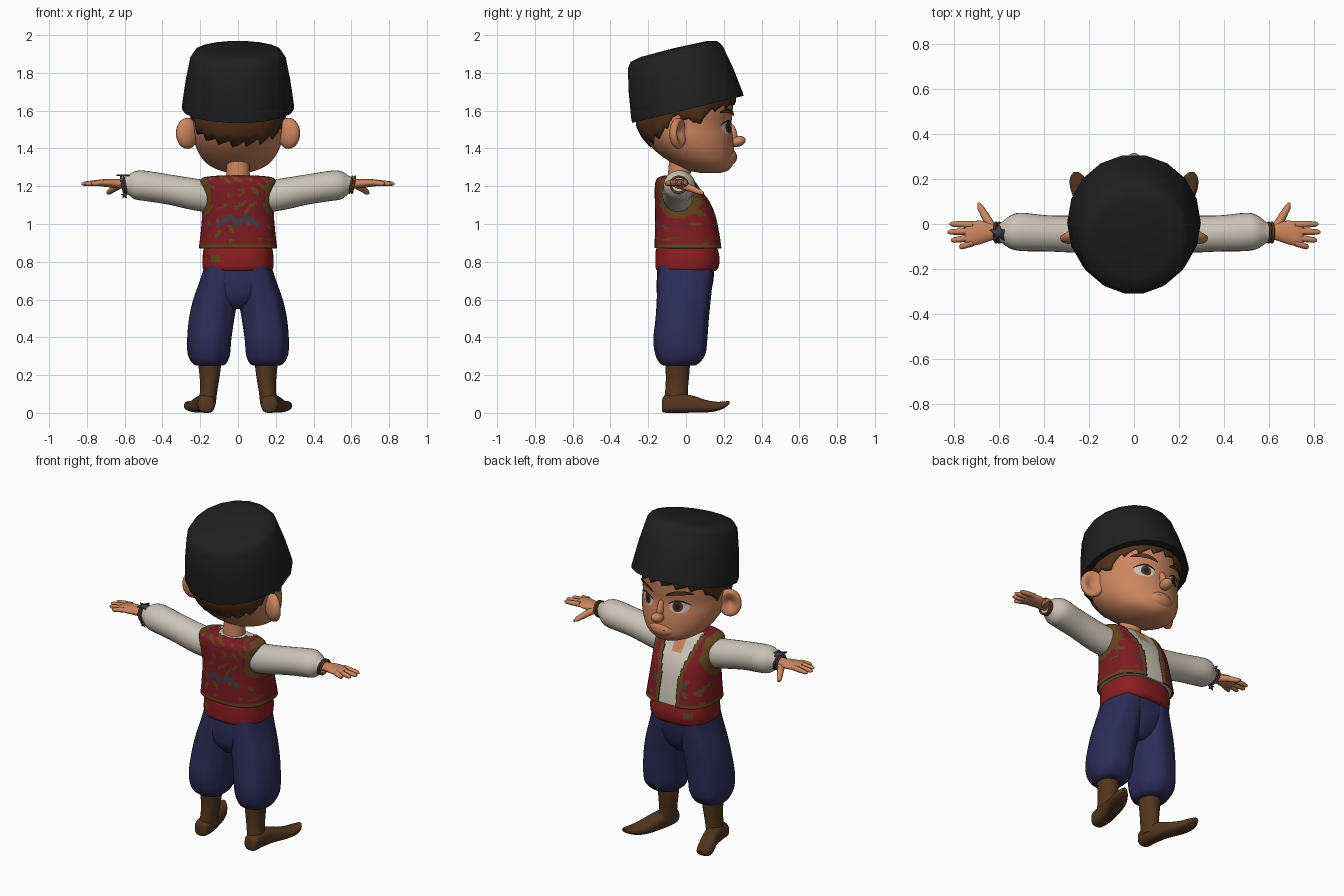
import bpy, bmesh, math
from math import sin, cos, pi, radians
from mathutils import Vector, Matrix

if "Cube" in bpy.data.objects:
    bpy.data.objects.remove(bpy.data.objects["Cube"])

def material(name, *rgb):
    m = bpy.data.materials.new(name)
    m.use_nodes = True
    m.diffuse_color = (*rgb, 1)
    m.node_tree.nodes["Principled BSDF"].inputs["Base Color"].default_value = (*rgb, 1)
    return m

BLACK = material("black_felt", .014, .014, .014)
SKIN = material("skin", .60, .235, .115)
HAIR = material("hair_brown", .085, .032, .011)
CREAM = material("cream", .60, .55, .48)
RED = material("vest_red", .20, .012, .016)
SASH = material("sash_red", .25, .013, .016)
GOLD = material("trim_gold", .13, .06, .014)
SLATE = material("slate", .05, .05, .075)
NAVY = material("navy", .026, .025, .095)
BOOT = material("boot_brown", .085, .037, .014)

def finish(name, bm, mats, rule=None, angle=50, solid=0):
    """Turn a bmesh into a smooth shaded object, colouring faces by a rule."""
    bmesh.ops.recalc_face_normals(bm, faces=bm.faces)
    if rule:
        for f in bm.faces:
            f.material_index = rule(f.calc_center_median())
    me = bpy.data.meshes.new(name)
    bm.to_mesh(me)
    bm.free()
    ob = bpy.data.objects.new(name, me)
    bpy.context.collection.objects.link(ob)
    for m in mats:
        me.materials.append(m)
    if solid:
        mod = ob.modifiers.new("thickness", "SOLIDIFY")
        mod.thickness, mod.offset = solid, -1
    bpy.ops.object.select_all(action="DESELECT")
    ob.select_set(True)
    bpy.context.view_layer.objects.active = ob
    bpy.ops.object.shade_smooth_by_angle(angle=radians(angle))
    return ob

def smooth_rings(rings, steps):
    """Catmull-Rom samples through the given rings."""
    out = []
    R = [Vector(r) for r in rings]
    for i in range(len(R) - 1):
        a, b, c, d = R[max(i - 1, 0)], R[i], R[i + 1], R[min(i + 2, len(R) - 1)]
        for k in range(steps):
            t = k / steps
            out.append(b + (c - a) * t / 2 + (2 * a - 5 * b + 4 * c - d) * t * t / 2
                       + (3 * b - a - 3 * c + d) * t ** 3 / 2)
    return out + [R[-1]]

def loft(name, rings, mats, axis="Z", n=28, steps=3, square=1, side=1, ripple=0,
         rule=None, cut=None, solid=0, cap=True):
    """Rings are (position on axis, centre a, centre b, radius a, radius b)."""
    bm, loops = bmesh.new(), []
    for t, a, b, ra, rb in smooth_rings(rings, steps):
        loop = []
        for i in range(n):
            w = 2 * pi * i / n
            c, s = cos(w), sin(w)
            k = 1 + ripple * cos(7 * w)
            p = a + k * ra * math.copysign(abs(c) ** square, c)
            q = b + k * rb * math.copysign(abs(s) ** square, s)
            x, y, z = {"X": (t, p, q), "Y": (p, t, q), "Z": (p, q, t)}[axis]
            loop.append(bm.verts.new((x * side, y, z)))
        loops.append(loop)
    for lo, hi in zip(loops, loops[1:]):
        for i in range(n):
            j = (i + 1) % n
            bm.faces.new((lo[i], lo[j], hi[j], hi[i]))
    if cap:
        bm.faces.new(loops[0])
        bm.faces.new(loops[-1])
    if cut:
        gone = [f for f in bm.faces if cut(f.calc_center_median())]
        bmesh.ops.delete(bm, geom=gone, context="FACES")
    return finish(name, bm, mats, rule, solid=solid)

def ball(name, loc, scale, mat, rot=(0, 0, 0), dent=False):
    bm = bmesh.new()
    bmesh.ops.create_uvsphere(bm, u_segments=20, v_segments=14, radius=1)
    for v in bm.verts:
        if dent and v.co.y > 0:
            v.co.y *= 1.5 * math.hypot(v.co.x, v.co.z) - .5
        v.co = Vector(v.co[i] * scale[i] for i in range(3))
    turn = Matrix.Rotation(rot[2], 4, "Z") @ Matrix.Rotation(rot[0], 4, "X")
    bm.transform(Matrix.Translation(loc) @ turn)
    return finish(name, bm, [mat], angle=80)

def tube(name, points, radii, mat, cyclic=False):
    cu = bpy.data.curves.new(name, "CURVE")
    cu.dimensions, cu.bevel_depth, cu.bevel_resolution, cu.use_fill_caps = "3D", 1, 2, True
    sp = cu.splines.new("POLY")
    sp.points.add(len(points) - 1)
    sp.use_cyclic_u, sp.use_smooth = cyclic, True
    for p, co, r in zip(sp.points, points, radii):
        p.co, p.radius = (*co, 1), r
    cu.materials.append(mat)
    ob = bpy.data.objects.new(name, cu)
    bpy.context.collection.objects.link(ob)

# Head
head_rings = [(1.27, 0, .13, .04, .05), (1.285, 0, .115, .10, .11), (1.32, 0, .09, .165, .16),
              (1.38, 0, .05, .21, .205), (1.45, 0, .015, .235, .235), (1.52, 0, -.005, .24, .245),
              (1.60, 0, -.003, .245, .25), (1.70, 0, -.005, .24, .245), (1.78, 0, -.03, .15, .16)]
head_fine = smooth_rings(head_rings, 4)
loft("head", head_rings, [SKIN], n=48, steps=4)

def head_at(z):
    for lo, hi in zip(head_fine, head_fine[1:]):
        if lo[0] <= z <= hi[0]:
            return lo.lerp(hi, (z - lo[0]) / (hi[0] - lo[0]))
    return head_fine[-1]

def face_patch(name, x, z, w, h, mat, lift, arch=0, tilt=0):
    """Thin elliptical plate that follows the front of the head."""
    bm, n, loops = bmesh.new(), 20, []
    for k in (.01, .5, 1):
        loop = []
        for i in range(n):
            dx, dz = k * w * cos(2 * pi * i / n), k * h * sin(2 * pi * i / n)
            px, pz = x + dx, z + dz - arch * (dx / w) ** 2 + tilt * dx
            r = head_at(pz)
            loop.append(bm.verts.new((px, lift + r[2] + r[4] * math.sqrt(max(0, 1 - (px / r[3]) ** 2)), pz)))
        loops.append(loop)
    for lo, hi in zip(loops, loops[1:]):
        for i in range(n):
            bm.faces.new((lo[i], lo[i - 1], hi[i - 1], hi[i]))
    bm.faces.new(loops[0])
    finish(name, bm, [mat])

for s, side in ((1, "left"), (-1, "right")):
    ball(side + "_ear", (s * .268, -.04, 1.48), (.066, .042, .082), SKIN, (0, 0, s * -.5), True)
    face_patch(side + "_eye", s * .105, 1.51, .052, .038, CREAM, .004)
    face_patch(side + "_iris", s * .1, 1.51, .027, .031, HAIR, .006)
    face_patch(side + "_pupil", s * .1, 1.51, .015, .018, BLACK, .008)
    face_patch(side + "_lashes", s * .107, 1.546, .058, .006, BLACK, .008, .026)
    face_patch(side + "_eyebrow", s * .11, 1.598, .07, .013, HAIR, .012, .016, s * .12)
ball("nose", (0, .275, 1.437), (.034, .042, .028), SKIN, (.3, 0, 0))
ball("nose_bridge", (0, .243, 1.475), (.02, .028, .06), SKIN, (.2, 0, 0))
ball("muzzle", (0, .215, 1.355), (.085, .055, .05), SKIN)
face_patch("mouth", 0, 1.358, .045, .004, GOLD, .013, -.008)
loft("neck", [(1.2, 0, -.035, .075, .065), (1.27, 0, -.035, .062, .06), (1.38, 0, -.02, .065, .065)], [SKIN])

# Hair shell with a jagged lower edge
hairline = [(0, 1.63), (50, 1.60), (66, 1.56), (76, 1.50), (86, 1.55), (105, 1.55),
            (118, 1.47), (145, 1.425), (180, 1.40)]
bm, cols, n = bmesh.new(), [], 96
for i in range(n):
    w = 2 * pi * i / n
    d = abs((math.degrees(w) - 90 + 180) % 360 - 180)
    for (a, za), (b, zb) in zip(hairline, hairline[1:]):
        if a <= d <= b:
            low = za + (zb - za) * (d - a) / (b - a)
    low += .03 * (i % 5) / 4
    col = []
    for k in range(7):
        z = low + (1.70 - low) * k / 6
        r = head_at(z)
        grow = 1.03 + .03 * min(1, k / 2)
        col.append(bm.verts.new((grow * r[3] * cos(w), r[2] + grow * r[4] * sin(w), z)))
    cols.append(col)
for i in range(n):
    for k in range(6):
        bm.faces.new((cols[i - 1][k], cols[i][k], cols[i][k + 1], cols[i - 1][k + 1]))
finish("hair", bm, [HAIR], solid=.012)

# Tilted hat
hat = loft("hat", [(0, 0, 0, .27, .28), (0, 0, 0, .296, .308), (.02, 0, 0, .297, .308), (.16, 0, 0, .277, .288),
                   (.285, 0, 0, .252, .262), (.315, 0, 0, .232, .24), (.328, 0, 0, .17, .18),
                   (.332, 0, 0, .01, .01)], [BLACK], n=18, steps=1)
hat.location, hat.rotation_euler = (0, .01, 1.607), (radians(13.6), 0, 0)

# Shirt and open vest
torso = [(.872, 0, .012, .208, .178), (.95, 0, .007, .198, .172), (1.05, 0, -.003, .19, .16),
         (1.12, 0, -.018, .192, .147), (1.18, 0, -.04, .198, .126), (1.225, 0, -.053, .2, .108),
         (1.248, 0, -.055, .178, .088), (1.258, 0, -.045, .08, .062)]
loft("shirt", [(z, a, b, ra * .94, rb * .93) for z, a, b, ra, rb in torso], [CREAM, SKIN], n=64, steps=5, square=.75,
     rule=lambda c: int(c.y > 0 and abs(c.x) < .008 + max(0, c.z - 1.14) * .35 and c.z > 1.1))

def gap(z):
    return .06 + max(0, z - 1.05) * .25

def vest_colour(c):
    edge = c.y > 0 and abs(c.x) < gap(c.z) + .022
    armhole = abs(c.x) > .145 and math.hypot(c.y + .035, c.z - 1.15) < .122
    if edge or armhole or c.z < .892:
        return 1
    chevron = c.z - 1.04 + abs(abs(c.x) - .045) * .75
    if abs(c.x) < .11 and abs(chevron) < .016:
        return 2
    swirl = sin(47 * c.x + 3 * sin(31 * c.z)) * sin(43 * c.z + 2 * cos(37 * c.x) + 20 * c.y)
    return 1 if swirl > .62 else 0

loft("vest", torso, [RED, GOLD, SLATE], n=128, steps=9, square=.75, rule=vest_colour, solid=.008, cap=False,
     cut=lambda c: c.y > -.03 and abs(c.x) < gap(c.z))

# Sash with a small woven motif
loft("sash", [(.75, 0, .005, .172, .15), (.765, 0, .005, .186, .165), (.81, 0, .008, .188, .17),
              (.86, 0, .005, .184, .165), (.88, 0, .005, .175, .155)], [SASH, GOLD], n=72, steps=4, square=.8,
     rule=lambda c: int(.795 < c.z < .83 and .1 < -c.x * c.y / abs(c.y) * -1 * (-1 if c.y < 0 else 1) * -1 < .145
                        and abs(c.y) > .05))
loft("trouser_seat", [(.55, 0, -.015, .04, .09), (.61, 0, -.015, .13, .135), (.70, 0, -.005, .187, .15),
                      (.785, 0, 0, .175, .15)], [NAVY], square=.85)

star_at = Vector((-.6, -.04, 1.262))
for s, side in ((1, "left"), (-1, "right")):
    # Baggy trouser leg and boot
    loft(side + "_trouser_leg",
         [(.25, .15, -.035, .07, .08), (.265, .15, -.035, .092, .105), (.31, .152, -.03, .112, .132),
          (.39, .15, -.03, .117, .142), (.5, .137, -.02, .12, .14), (.6, .118, -.012, .117, .142),
          (.7, .1, -.005, .1, .145), (.78, .09, 0, .085, .145)], [NAVY], n=42, side=s, ripple=.02, square=.9)
    loft(side + "_boot_shaft",
         [(.04, .165, -.055, .046, .065), (.12, .155, -.05, .046, .06), (.2, .15, -.045, .054, .062),
          (.29, .15, -.045, .065, .068)], [BOOT], side=s)
    loft(side + "_boot_foot",
         [(-.128, .168, .035, .025, .025), (-.115, .168, .045, .042, .044), (-.05, .17, .05, .047, .05),
          (.03, .187, .047, .047, .046), (.1, .212, .036, .051, .034), (.16, .235, .034, .048, .025),
          (.205, .25, .044, .034, .017), (.23, .256, .056, .012, .008)], [BOOT], "Y", side=s, square=.75)
    # Sleeve, wrist and hand
    loft(side + "_sleeve",
         [(.15, -.04, 1.145, .08, .085), (.25, -.045, 1.16, .082, .084), (.38, -.042, 1.185, .08, .08),
          (.5, -.035, 1.203, .085, .08), (.55, -.036, 1.205, .073, .073), (.585, -.038, 1.208, .048, .048),
          (.605, -.038, 1.21, .04, .038)], [CREAM], "X", side=s)
    loft(side + "_palm",
         [(.57, -.038, 1.21, .027, .025), (.63, -.036, 1.213, .036, .024), (.68, -.037, 1.216, .052, .022),
          (.73, -.045, 1.218, .053, .018), (.75, -.045, 1.218, .042, .012)], [SKIN], "X", side=s)
    for finger, y0, x1, y1 in (("index", -.003, .818, .0), ("middle", -.032, .828, -.036),
                               ("ring", -.06, .812, -.073), ("little", -.082, .775, -.104)):
        x0 = .715
        pts = [(s * (x0 + (x1 - x0) * t), y0 + (y1 - y0) * t, 1.22 - .008 * t) for t in (0, .5, .88, 1)]
        tube(f"{side}_{finger}_finger", pts, (.016, .0145, .012, .005), SKIN)
    tube(side + "_thumb", [(s * .63, -.02, 1.205), (s * .66, .035, 1.185), (s * .683, .075, 1.168),
                           (s * .69, .094, 1.163)], (.022, .018, .014, .006), SKIN)
    # Bracelets
    for k in range(2):
        pts = [(s * (.598 + .014 * k + .008 * sin(w)), -.038 + .044 * cos(w), 1.208 + .043 * sin(w))
               for w in (2 * pi * i / 20 for i in range(20))]
        tube(f"{side}_bracelet_{k + 1}", pts, [.006] * 20, (HAIR, SLATE if s < 0 else GOLD)[k], True)

# Star charms on the right bracelet, one flat and one hanging
for name, turn, at in (("star_charm", 0, star_at), ("hanging_charm", pi / 2, star_at + Vector((0, -.01, -.11)))):
    bm = bmesh.new()
    size = .045 if turn == 0 else .022
    pts = [(size * (1 if i % 2 == 0 else .45), pi / 5 * i + pi / 2) for i in range(10)]
    bm.faces.new([bm.verts.new((r * cos(w), r * sin(w), 0)) for r, w in pts])
    bm.transform(Matrix.Translation(at) @ Matrix.Rotation(turn, 4, "X"))
    finish(name, bm, [SLATE], solid=.008)
